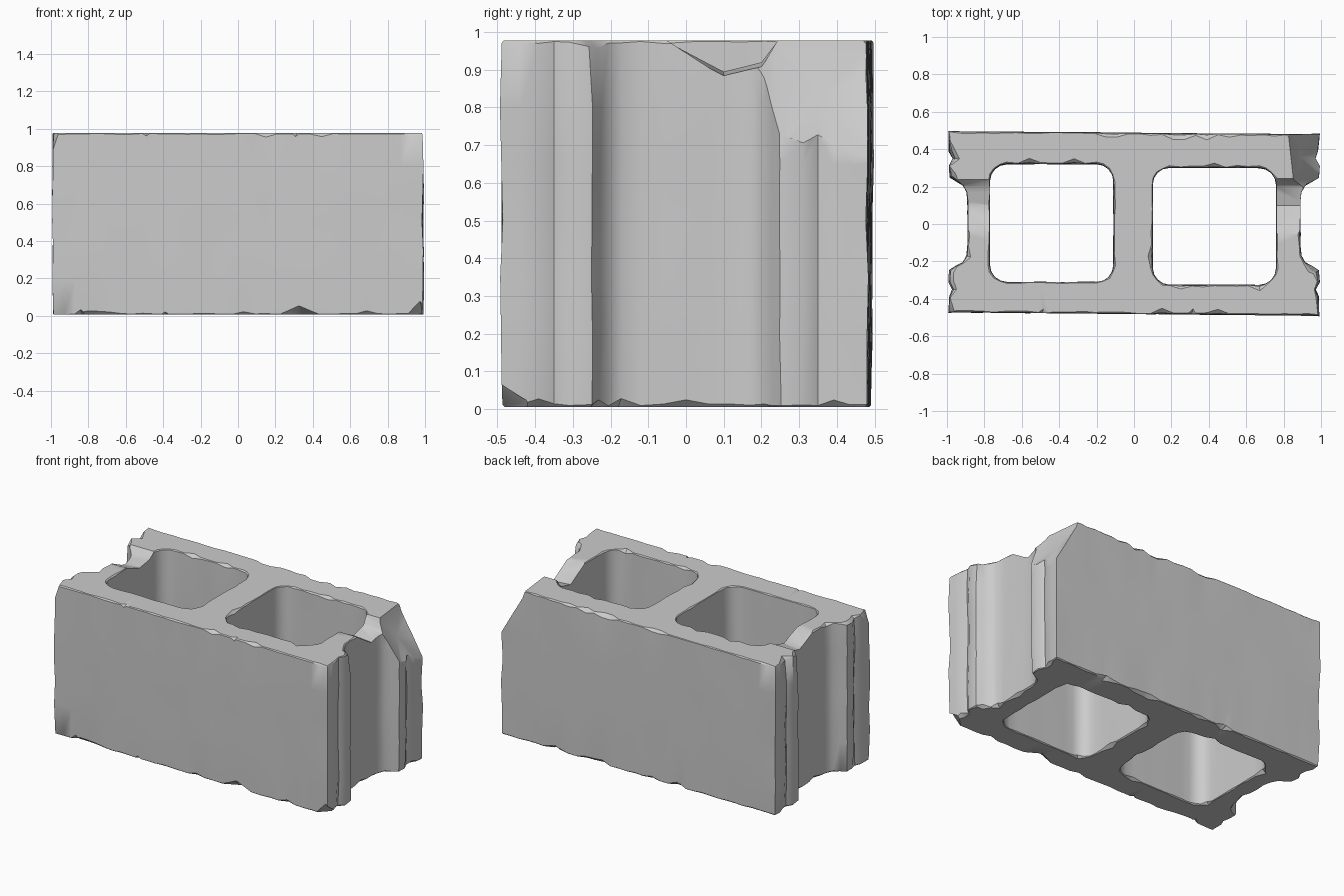
import bpy, bmesh, random
from math import sin, cos, pi
from mathutils import Vector, noise

if "Cube" in bpy.data.objects:
    bpy.data.objects.remove(bpy.data.objects["Cube"])

random.seed(7)
Z0, Z1 = 0.006, 0.978


def resample(pts, step):
    """Subdivide a closed outline, keeping its corners."""
    out = []
    for a, b in zip(pts, pts[1:] + pts[:1]):
        a, b = Vector(a), Vector(b)
        n = max(1, round((b - a).length / step))
        out += [a.lerp(b, i / n) for i in range(n)]
    return out


def rounded_rect(x0, x1, y0, y1, r):
    pts = []
    for cx, cy, a0 in ((x1 - r, y1 - r, 0), (x0 + r, y1 - r, 1),
                       (x0 + r, y0 + r, 2), (x1 - r, y0 + r, 3)):
        for i in range(5):
            a = (a0 + i / 4) * pi / 2
            pts.append((cx + r * cos(a), cy + r * sin(a)))
    return pts


def end_profile(s):
    """Grooved end of the block, listed from front to back, s = side."""
    half = [(0.985, 0.39), (0.968, 0.35), (0.99, 0.31), (0.985, 0.25),
            (0.95, 0.228), (0.915, 0.205), (0.896, 0.17), (0.89, 0.12)]
    return [(s * x, -y) for x, y in half] + [(s * x, y) for x, y in reversed(half)]


def worn_wall(bm, outline, side):
    """Stack of rings whose top and bottom edges are irregularly worn.
    side = 1 for the outer wall, -1 for the hole walls."""
    pts = resample(outline, 0.06)
    n = len(pts)
    normals = []
    for i in range(n):
        t = (pts[(i + 1) % n] - pts[i]).normalized() + (pts[i] - pts[i - 1]).normalized()
        normals.append(Vector((t.y, -t.x)).normalized() * side)

    def wear():
        return [random.uniform(0.02, 0.035) if random.random() < 0.12
                else random.uniform(0.003, 0.012) for _ in range(n)]

    low, high = wear(), wear()
    rings = []
    mids = [0.2, 0.35, 0.5, 0.65, 0.8]
    for k in range(4 + len(mids)):
        ring = []
        for i, (p, nr) in enumerate(zip(pts, normals)):
            w = 0.0
            if k == 0:
                z, w = Z0, low[i]
            elif k == 1:
                z, w = Z0 + low[i] * 0.7, low[i] * 0.25
            elif k == len(mids) + 2:
                z, w = Z1 - high[i] * 0.7, high[i] * 0.25
            elif k == len(mids) + 3:
                z, w = Z1, high[i]
            else:
                z = mids[k - 2]
            # rough flange ends, gently uneven faces
            amp = 0.012 if abs(p.x) > 0.94 else 0.003
            w += amp * noise.noise(Vector((p.x * 5, p.y * 9, z * 9)))
            q = p - nr * w
            ring.append(bm.verts.new((q.x, q.y, z)))
        rings.append(ring)
    for a, b in zip(rings, rings[1:]):
        for i in range(n):
            j = (i + 1) % n
            bm.faces.new((a[i], a[j], b[j], b[i]))
    return rings[0], rings[-1]


def ring_edges(bm, ring):
    return [bm.edges.get((ring[i - 1], ring[i])) for i in range(len(ring))]


# Block body: grooved outline with two core holes
outer = ([(-0.99, -0.472), (0.988, -0.49)] + end_profile(1)
         + [(0.99, 0.48), (-0.99, 0.495)] + end_profile(-1)[::-1])
walls = [(outer, 1),
         (rounded_rect(-0.77, -0.11, -0.31, 0.32, 0.09), -1),
         (rounded_rect(0.10, 0.76, -0.325, 0.30, 0.09), -1)]
bm = bmesh.new()
bottoms, tops = [], []
for outline, side in walls:
    # the tangent runs anticlockwise, so side flips the inset direction
    lo, hi = worn_wall(bm, outline, side)
    bottoms += ring_edges(bm, lo)
    tops += ring_edges(bm, hi)
for edges, nz in ((bottoms, -1), (tops, 1)):
    bmesh.ops.triangle_fill(bm, use_beauty=True, edges=edges, normal=(0, 0, nz))
bmesh.ops.recalc_face_normals(bm, faces=bm.faces)
mesh = bpy.data.meshes.new("block")
bm.to_mesh(mesh)
bm.free()
block = bpy.data.objects.new("concrete_block", mesh)
bpy.context.collection.objects.link(block)
bpy.context.view_layer.objects.active = block
block.select_set(True)


def chip(points):
    """Break off the convex lump spanned by the points."""
    b = bmesh.new()
    for p in points:
        b.verts.new(p)
    bmesh.ops.convex_hull(b, input=b.verts)
    bmesh.ops.recalc_face_normals(b, faces=b.faces)
    m = bpy.data.meshes.new("chip")
    b.to_mesh(m)
    b.free()
    cutter = bpy.data.objects.new("chip_cutter", m)
    cutter.hide_render = True
    bpy.context.collection.objects.link(cutter)
    mod = block.modifiers.new("chip", 'BOOLEAN')
    mod.operation, mod.solver, mod.object = 'DIFFERENCE', 'EXACT', cutter
    bpy.ops.object.modifier_apply(modifier=mod.name)
    bpy.data.objects.remove(cutter)


# Large broken corner, back right
chip([(0.81, 0.55, 1), (0.85, 0.19, 1), (1.05, 0.55, 0.58), (1.05, 0.19, 0.66),
      (1.05, 0.55, 1), (1.05, 0.19, 1), (0.89, 0.36, 0.83)])
# Broken dips in the end webs
for s, d in ((1, 0.0), (-1, 0.03)):
    chip([(s * x, y, z) for x, dz in ((0.7, 0.02), (0.94, 0))
          for y, z in ((-0.07, 0.99), (0.1, 0.88 + d + dz), (0.2, 0.905 + d + dz), (0.25, 0.99))])
# Front left top corner
chip([(-1.02, -0.25, 1), (-0.94, -0.51, 1), (-1.02, -0.51, 0.76), (-1.03, -0.51, 1.01)])
# Spalls along the long edges: x, half width, depth, y side, z edge
for x, w, d, s, z in ((0.32, 0.19, 0.06, -1, 0), (-0.85, 0.09, 0.05, -1, 0),
                      (-0.4, 0.08, 0.03, -1, 0), (0.97, 0.1, 0.08, -1, 0),
                      (0.6, 0.12, 0.04, 1, 0), (-0.3, 0.1, 0.03, 1, 0),
                      (-0.5, 0.08, 0.03, -1, 1), (0.3, 0.06, 0.03, -1, 1)):
    ze, up = (Z1 + 0.01, -1) if z else (Z0 - 0.01, 1)
    chip([(x - w, s * 0.51, ze), (x + w, s * 0.51, ze), (x, s * 0.51, ze + up * (d + 0.02)),
          (x + 0.02, s * (0.47 - d), ze)])

bpy.ops.object.shade_smooth_by_angle(angle=0.7)
